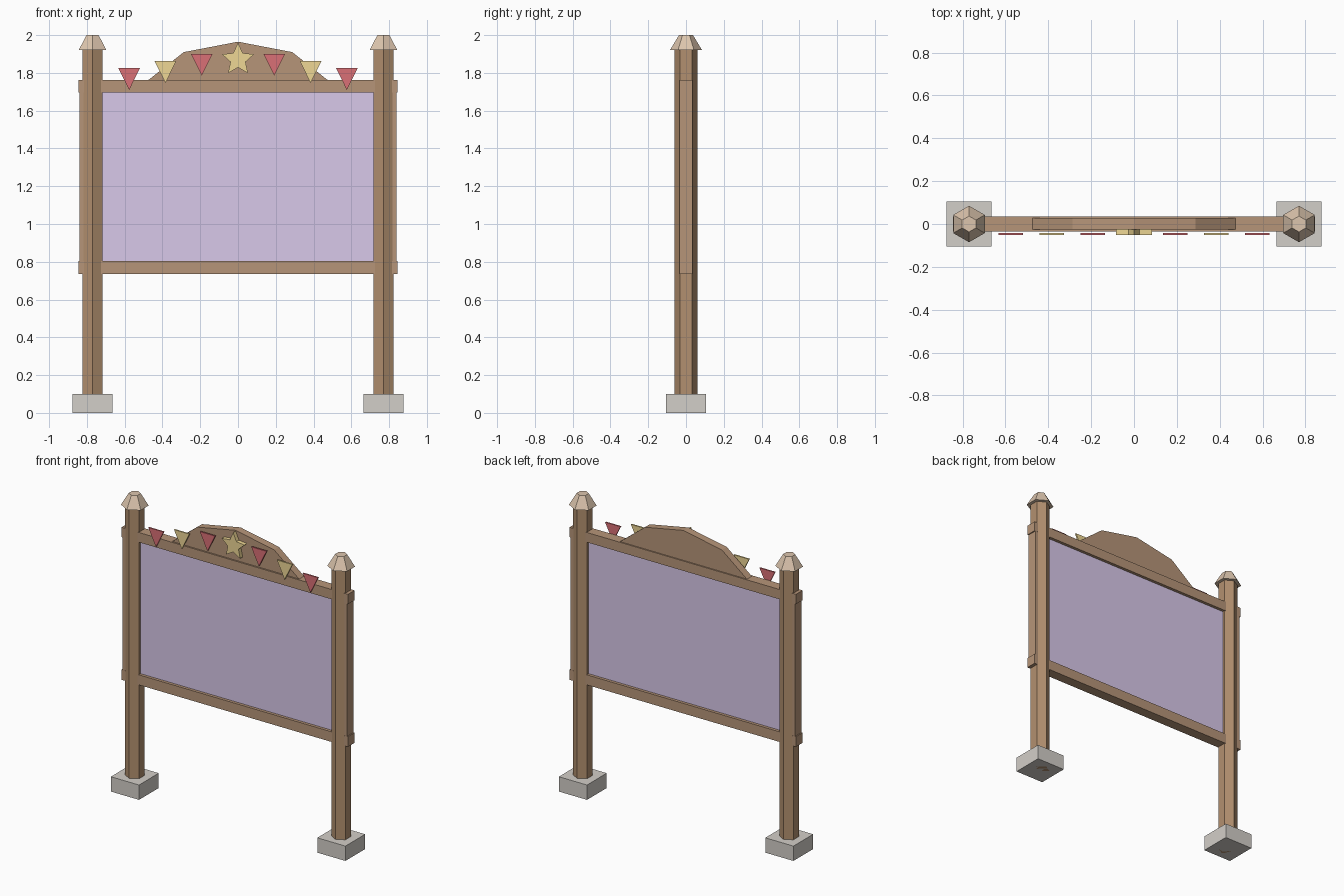
import bpy, bmesh, math

if "Cube" in bpy.data.objects:
    bpy.data.objects.remove(bpy.data.objects["Cube"])


def material(name, rgb):
    m = bpy.data.materials.new(name)
    m.diffuse_color = (*rgb, 1)
    m.use_nodes = True
    m.node_tree.nodes["Principled BSDF"].inputs["Base Color"].default_value = m.diffuse_color
    return m


WOOD = material("wood", (0.47, 0.30, 0.19))
POST = material("post_wood", (0.45, 0.28, 0.16))
CAP = material("cap_wood", (0.72, 0.56, 0.42))
STONE = material("stone", (0.65, 0.62, 0.58))
PANEL = material("panel_purple", (0.69, 0.58, 0.82))
RED = material("red", (0.70, 0.16, 0.18))
GOLD = material("gold", (0.86, 0.68, 0.30))


def finish(name, bm, mat):
    bmesh.ops.recalc_face_normals(bm, faces=bm.faces)
    mesh = bpy.data.meshes.new(name)
    bm.to_mesh(mesh)
    bm.free()
    mesh.materials.append(mat)
    ob = bpy.data.objects.new(name, mesh)
    bpy.context.collection.objects.link(ob)
    return ob


def box(name, x, y, z, mat):
    """Box from (min, max) ranges on each axis."""
    bm = bmesh.new()
    bmesh.ops.create_cube(bm, size=1)
    for v in bm.verts:
        v.co = [r[0] + (c + 0.5) * (r[1] - r[0]) for r, c in zip((x, y, z), v.co)]
    return finish(name, bm, mat)


def hexagon(name, x, z0, z1, r0, r1, mat):
    """Six-sided column or taper with corners facing front and back."""
    bm = bmesh.new()
    bmesh.ops.create_cone(bm, cap_ends=True, segments=6, radius1=r0, radius2=r1, depth=z1 - z0)
    # put a corner on the y axis whatever the primitive's start angle
    v = max(bm.verts, key=lambda v: v.co.xy.length)
    turn = math.pi / 2 - math.atan2(v.co.y, v.co.x)
    for v in bm.verts:
        px, py = v.co.x, v.co.y
        v.co.x = px * math.cos(turn) - py * math.sin(turn) + x
        v.co.y = px * math.sin(turn) + py * math.cos(turn)
        v.co.z += (z0 + z1) / 2
    return finish(name, bm, mat)


def plate(name, outline, y0, y1, mat):
    """Front-view (x, z) outline extruded along y."""
    bm = bmesh.new()
    face = bm.faces.new([bm.verts.new((x, y0, z)) for x, z in outline])
    new = bmesh.ops.extrude_face_region(bm, geom=[face])["geom"]
    for v in new:
        if isinstance(v, bmesh.types.BMVert):
            v.co.y = y1
    return finish(name, bm, mat)


# Posts, footings, caps and frame sides
for side, s in (("left", -1), ("right", 1)):
    x = 0.77 * s
    box(f"footing_{side}", (x - 0.105, x + 0.105), (-0.105, 0.105), (0, 0.1), STONE)
    hexagon(f"post_{side}", x, 0, 1.93, 0.061, 0.061, POST)
    hexagon(f"post_cap_{side}", x, 1.92, 2.0, 0.085, 0.037, CAP)
    box(f"frame_side_{side}", (0.78 * s - 0.058, 0.78 * s + 0.058), (-0.034, 0.034), (0.8, 1.7), WOOD)

# Rails and board
box("bottom_rail", (-0.845, 0.845), (-0.035, 0.035), (0.735, 0.803), WOOD)
box("top_rail", (-0.845, 0.845), (-0.035, 0.035), (1.697, 1.763), WOOD)
box("board_panel", (-0.74, 0.74), (-0.015, 0.015), (0.79, 1.71), PANEL)

# Arched crest
plate("crest", [(-0.49, 1.75), (-0.287, 1.91), (0, 1.965), (0.287, 1.91), (0.49, 1.75)],
      -0.025, 0.027, WOOD)

# Star
star = []
for i in range(10):
    r = 0.042 if i % 2 else 0.089
    a = math.pi / 2 + i * math.pi / 5
    star.append((r * math.cos(a), 1.871 + r * math.sin(a)))
plate("star", star, -0.052, -0.024, GOLD)

# Bunting pennants
for i, (px, top, mat) in enumerate(((0.192, 1.90, RED), (0.384, 1.862, GOLD), (0.576, 1.825, RED))):
    for side, s in (("left", -1), ("right", 1)):
        x = px * s
        plate(f"pennant_{side}_{i + 1}", [(x - 0.057, top), (x + 0.057, top), (x, top - 0.115)],
              -0.052, -0.042, mat)
